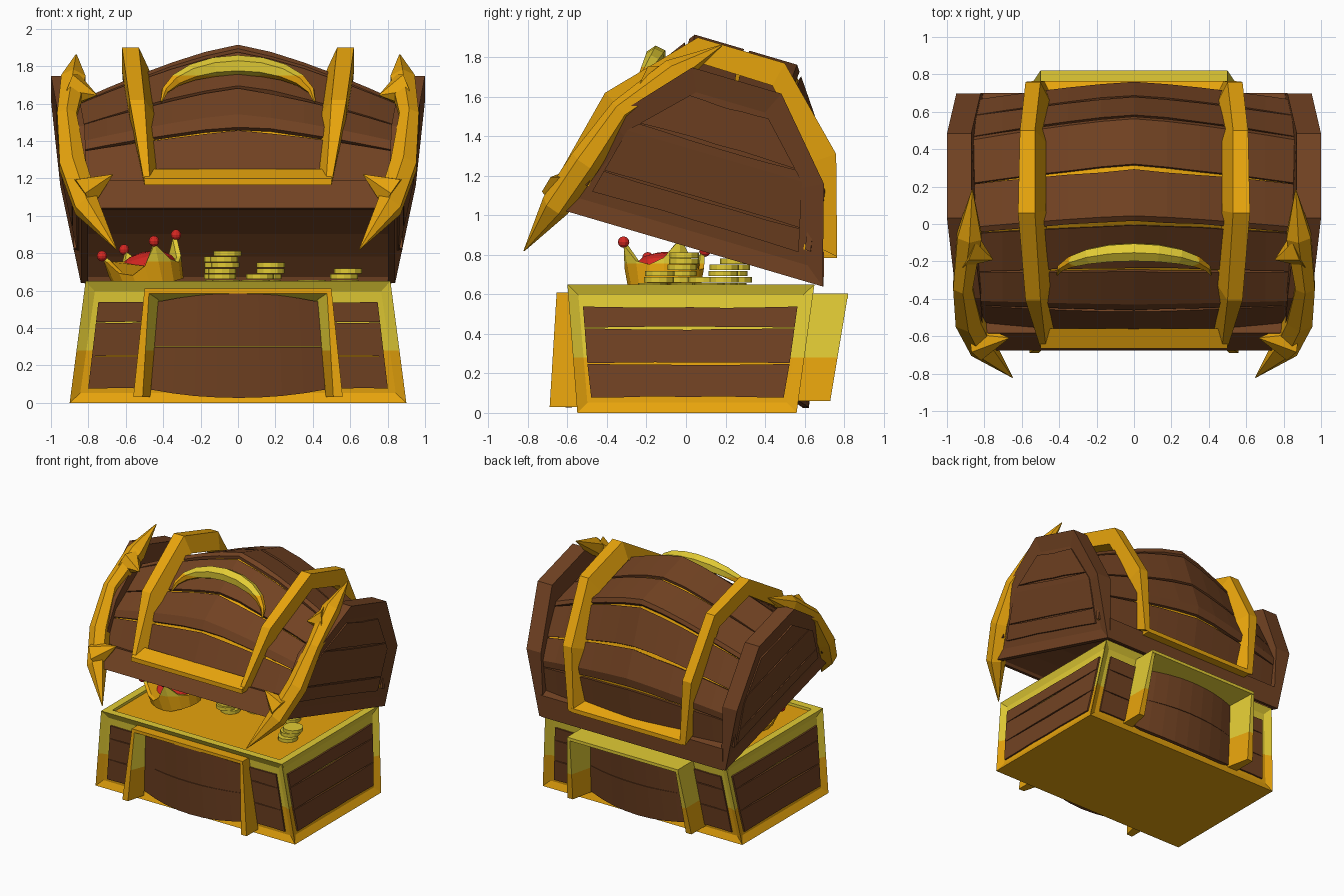
import bpy, bmesh, math, random
from mathutils import Vector, Matrix

if "Cube" in bpy.data.objects:
    bpy.data.objects.remove(bpy.data.objects["Cube"])
random.seed(4)

def mat(name, c):
    m = bpy.data.materials.new(name)
    m.diffuse_color = (*c, 1)
    m.use_nodes = True
    m.node_tree.nodes["Principled BSDF"].inputs["Base Color"].default_value = m.diffuse_color
    return m
WOOD = mat("brown wood", (0.165, 0.054, 0.016))
GOLD = mat("orange gold", (0.84, 0.39, 0.004))
YELLOW = mat("yellow gold", (0.76, 0.60, 0.035))
RED = mat("red", (0.66, 0.02, 0.015))

def loft(bm, rings, cap=True):
    rows = [[bm.verts.new(p) for p in r] for r in rings]
    n = len(rows[0])
    for a, b in zip(rows, rows[1:]):
        for i in range(n):
            bm.faces.new((a[i], a[(i + 1) % n], b[(i + 1) % n], b[i]))
    if cap:
        bm.faces.new(rows[0])
        bm.faces.new(rows[-1])
    return rows

def finish(name, bm, mats, split=None, rule=None, recalc=True, smooth=False):
    if recalc:
        bmesh.ops.recalc_face_normals(bm, faces=bm.faces[:])
    if split is not None:
        bmesh.ops.bisect_plane(bm, geom=bm.verts[:] + bm.edges[:] + bm.faces[:],
                               plane_co=(0, 0, split), plane_no=(0, 0, 1))
        bm.normal_update()
        for f in bm.faces:
            c = f.calc_center_median()
            f.material_index = int(c.z > split and (rule is None or rule(c, f.normal)))
    for f in bm.faces:
        f.smooth = smooth
    me = bpy.data.meshes.new(name)
    bm.to_mesh(me)
    bm.free()
    for m in mats:
        me.materials.append(m)
    ob = bpy.data.objects.new(name, me)
    bpy.context.collection.objects.link(ob)
    return ob

def bar(bm, x, prof):
    """Straight bar from -x to x with a (y, z) section."""
    loft(bm, [[(s * x, y, z) for y, z in prof] for s in (-1, 1)])

def sweep(bm, path, radii, n, ref):
    path = [Vector(p) for p in path]
    rings = []
    for i, p in enumerate(path):
        t = (path[min(i + 1, len(path) - 1)] - path[max(i - 1, 0)]).normalized()
        a = Vector(ref).cross(t).normalized()
        b = t.cross(a)
        rings.append([p + radii[i] * (math.cos(k * math.tau / n) * a + math.sin(k * math.tau / n) * b)
                      for k in range(n)])
    loft(bm, rings)

def planks(bm, P, u0, u1, splits, d0, d1, gap=0.01, nu=8, breaks=()):
    """Rows of solid boards on the surface P(u, v, depth), with ragged gaps."""
    for a, b in zip(splits, splits[1:]):
        cuts = [a] + [k for k in breaks if a + 0.03 < k < b - 0.03] + [b]
        us = [u0 + (u1 - u0) * i / nu for i in range(nu + 1)]
        rows = []
        for u in us:
            t = 1 - (2 * (u - u0) / (u1 - u0) - 1) ** 2
            g = [gap * (0.25 + t * random.uniform(0.4, 1.2)) for _ in range(2)]
            vs = [cuts[0] + g[0]] + cuts[1:-1] + [cuts[-1] - g[1]]
            rows.append([P(u, v, d0) for v in vs] + [P(u, v, d1) for v in reversed(vs)])
        loft(bm, rows)

# ---- Base: gold frame with recessed panels and treasure floor
bm = bmesh.new()
loft(bm, [[(-.9, -.55, 0), (.9, -.55, 0), (.9, .56, 0), (-.9, .56, 0)],
          [(-.815, -.6, .65), (.815, -.6, .65), (.815, .65, .65), (-.815, .65, .65)]])
bmesh.ops.recalc_face_normals(bm, faces=bm.faces[:])
sides = [f for f in bm.faces if abs(f.normal.z) < 0.5]
top = [f for f in bm.faces if f.normal.z > 0.5]
bmesh.ops.inset_individual(bm, faces=sides, thickness=.075, depth=-.025)
bmesh.ops.inset_region(bm, faces=top, thickness=.085, depth=0)
bmesh.ops.inset_region(bm, faces=top, thickness=.003, depth=-.02)
finish("base_frame", bm, [GOLD, YELLOW], .28,
       lambda c, n: not (n.z > .9 and c.z < .64), recalc=False)

# ---- Base boards
def base_long(side, bulge):
    def P(u, v, d):
        t = 1 - (u / .47) ** 2 if bulge else 0
        z = .3 + (v - .3) * (1 + .2 * t)
        y = -.55 - .05 * z / .65 if side < 0 else .56 + .09 * z / .65
        return (u * (1 - .145 * z), y - side * (.012 + d - .07 * t), z)
    return P

def base_end(side):
    def P(u, v, d):
        e = .07 + .05 * max(0, .2 - v)
        y0, y1 = -.55 - .077 * v + e, .56 + .138 * v - e
        return (side * (.9 - .13 * v - .012 - d), y0 + (y1 - y0) * u, v)
    return P
bm = bmesh.new()
for s in (-1, 1):
    planks(bm, base_long(s, True), -.47, .47, [.07, .3, .54], 0, .03, .0015)
    for q in (-1, 1):
        planks(bm, base_long(s, False), q * .49, q * .81, [.075, .25, .43, .54], 0, .03, .003, 3)
    planks(bm, base_end(s), 0, 1, [.075, .25, .43, .54], 0, .03, .007, 6)
finish("base_boards", bm, [WOOD])

# ---- Base straps with bevelled inner sides, front and back
def straps(name, yt, yb, zt, zb, rule):
    bm = bmesh.new()
    for s in (-1, 1):
        loft(bm, [[(s * x, y, z) for x, y in ((xi, ys[0]), (xo, ys[0]), (xo, ys[1]), (xi - bev, ys[1]))]
                  for xi, xo, bev, ys, z in ((.475, .5, .06, yt, zt), (.51, .56, .04, yb, zb))])
    bar(bm, .5, [(yt[0], zt - .02), (yt[0], zt + .005), (yt[1], zt + .005), (yt[1], zt - .06)])
    finish(name, bm, [GOLD, YELLOW], .28, rule)
straps("front_base_straps", (-.655, -.57), (-.69, -.54), .605, .03,
       lambda c, n: n.x * c.x < -.2 or n.z < -.3)
straps("back_base_straps", (.82, .62), (.73, .54), .6, .06, None)

# ---- Lid frame of reference: w to the front, h up from the opening, tilted open
def L(x, w, h):
    return Vector((x, .01 - .96 * w + .282 * h, .84 + .282 * w + .96 * h))

PROF = [(.675, .15), (.62, .55), (.27, 1.04), (-.27, 1.04), (-.62, .55), (-.67, .15)]
LEN = [0]
for a, b in zip(PROF, PROF[1:]):
    LEN.append(LEN[-1] + math.dist(a, b))

def lid_surface(x, s, d):
    i = max(k for k in range(5) if LEN[k] <= max(s, 0))
    t = (s - LEN[i]) / (LEN[i + 1] - LEN[i])
    w, h = (PROF[i][k] + (PROF[i + 1][k] - PROF[i][k]) * t for k in (0, 1))
    e = abs(x) ** 1.3
    h = .15 + (h - .15) * (1 - .42 * e)
    w *= 1 - .12 * e
    n = Vector((w, h - .2)).normalized()
    return L(x, w - d * n.x, h - d * n.y)

# Lid boards and the gold layer beneath
bm = bmesh.new()
planks(bm, lid_surface, -.88, .88, [LEN[-1] * i / 8 for i in range(9)], 0, .03, .013, 10, LEN[1:-1])
finish("lid_boards", bm, [WOOD])
bm = bmesh.new()
planks(bm, lid_surface, -.86, .86, [0, LEN[-1]], .025, .04, 0, 10, LEN[1:-1])
finish("lid_gold_layer", bm, [GOLD])

# Lid lower rails and shallow hollow underside
bm = bmesh.new()
for k in (1, -1):
    loft(bm, [[L(x, k * w, h) for w, h in ((.715, 0), (.668, .17), (.6, .17), (.675, 0))] for x in (-.82, .82)])
finish("lid_rails", bm, [WOOD])
bm = bmesh.new()
planks(bm, lambda x, w, d: L(x, w, .015 + .26 * (1 - (w / .675) ** 2) + d), -.82, .82, [-.675, .675],
       0, .02, 0, 2, [-.55, -.4, -.2, 0, .2, .4, .55])
finish("lid_hollow", bm, [WOOD])

# Lid end walls with recessed panel and boards
def xo(h):
    return .84 + .22 * h if h < .5 else .95 + .05 * (h - .5) / .377
END = [(.71, 0), (.57, .5), (.235, .877), (-.235, .877), (-.57, .5), (-.71, 0)]
def end_board(s):
    def P(u, h, d):
        w = .545 - .24 * (h - .13) if h < .48 else .46 - .98 * (h - .48)
        return L(s * (xo(h) - .008 - d), u * w, h)
    return P
bm, boards = bmesh.new(), bmesh.new()
panels = []
for s in (-1, 1):
    rows = loft(bm, [[L(s * (xo(h) - .13 * min(1, .3 + 1.4 * h)), w, h) for w, h in END],
                     [L(s * xo(h), w, h) for w, h in END]], cap=False)
    bm.faces.new(rows[0])
    p = rows[1]
    panels.append([bm.faces.new((p[0], p[1], p[4], p[5])), bm.faces.new((p[1], p[2], p[3], p[4]))])
    planks(boards, end_board(s), -1, 1, [.13, .25, .53, .74], 0, .02, .008, 6, [.48])
bmesh.ops.recalc_face_normals(bm, faces=bm.faces[:])
for pair in panels:
    bmesh.ops.inset_region(bm, faces=pair, thickness=.13, depth=-.02)
finish("lid_end_walls", bm, [WOOD], recalc=False)
finish("lid_end_boards", boards, [WOOD])

# Lid straps with front and back cross bars: (y, z, inner x, outer x)
STRAP = [(-.665, 1.17, .47, .50), (-.41, 1.62, .50, .58), (.06, 1.90, .53, .62),
         (.50, 1.77, .53, .61), (.76, 1.31, .50, .58), (.765, .79, .48, .53)]
bm = bmesh.new()
for s in (-1, 1):
    rings = []
    for y, z, a, b in STRAP:
        c = Vector((.13, 1.1))
        q = Vector((y, z))
        q = q + (c - q).normalized() * .13
        rings.append([(s * a, y, z), (s * b, y, z), (s * b, *q), (s * (a - .06), *q)])
    loft(bm, rings)
bar(bm, .5, [(-.665, 1.165), (-.665, 1.2), (-.56, 1.25), (-.56, 1.165)])
bar(bm, .5, [(.765, .785), (.765, .82), (.66, .87), (.66, .785)])
finish("lid_straps", bm, [GOLD])

# Curved horns with barbs on the lid corners
bm = bmesh.new()
for s in (-1, 1):
    path = [(.865, .18, 1.86), (.88, -.06, 1.72), (.915, -.33, 1.53), (.885, -.51, 1.27),
            (.81, -.66, 1.05), (.65, -.82, .82)]
    sweep(bm, [(s * x, y, z) for x, y, z in path], [.004, .075, .06, .08, .075, .003], 6, (1, 0, 0))
    for a, b in (((.88, -.14, 1.67), (.755, -.19, 1.645)), ((.83, -.63, 1.12), (.67, -.61, 1.22))):
        sweep(bm, [(s * a[0], *a[1:]), (s * b[0], *b[1:])], [.1, .003], 6, (0, 0, 1))
finish("lid_horns", bm, [GOLD])

# Crescent handle on the lid front
bm = bmesh.new()
ang = [math.pi * i / 10 for i in range(11)]
sweep(bm, [(.41 * math.cos(t), -.27 + .12 * math.sin(t), 1.61 + .195 * math.sin(t)) for t in ang],
      [.006 + .048 * math.sin(t) for t in ang], 6, (0, -.55, .83))
finish("lid_handle", bm, [GOLD, YELLOW], 1.75)

# ---- Coin stacks: (x, y, count)
bm = bmesh.new()
for x, y, n in ((-.07, -.02, 6), (.17, .2, 4), (.1, .1, 2), (.4, .1, 1), (.58, -.15, 3), (-.1, .25, 5)):
    for k in range(n):
        cx, cy = x + random.uniform(-.02, .02), y + random.uniform(-.02, .02)
        loft(bm, [[(cx + .075 * math.cos(j * math.tau / 12), cy + .075 * math.sin(j * math.tau / 12), z)
                   for j in range(12)] for z in (.63 + .031 * k, .657 + .031 * k)])
finish("coins", bm, [YELLOW])

# ---- Tilted crown with red cushion and balls
M = Matrix.Translation((-.47, -.11, .635)) @ Matrix.Rotation(math.radians(-16), 4, 'Y')
A = [math.radians(22) + k * math.tau / 16 for k in range(16)]
H = [.2, .10, .07, .10]
def crown_ring(r, flare, tall):
    return [M @ Vector(((r + flare * H[k % 4]) * math.cos(a), (r + flare * H[k % 4]) * math.sin(a),
                        H[k % 4] if tall else -.02)) for k, a in enumerate(A)]
bm = bmesh.new()
loft(bm, [crown_ring(.155, 0, 0), crown_ring(.18, 0, 0), crown_ring(.18, .21, 1), crown_ring(.155, .21, 1)])
finish("crown", bm, [GOLD, YELLOW], .755)
bm = bmesh.new()
for k in range(0, 16, 4):
    p = Vector((.222 * math.cos(A[k]), .222 * math.sin(A[k]), .215))
    bmesh.ops.create_uvsphere(bm, u_segments=10, v_segments=6, radius=.029, matrix=Matrix.Translation(M @ p))
bmesh.ops.create_uvsphere(bm, u_segments=12, v_segments=8, radius=.168,
                          matrix=M @ Matrix.Translation((0, 0, .075)) @ Matrix.Diagonal((1, 1, .6, 1)))
finish("crown_cushion_and_balls", bm, [RED])
